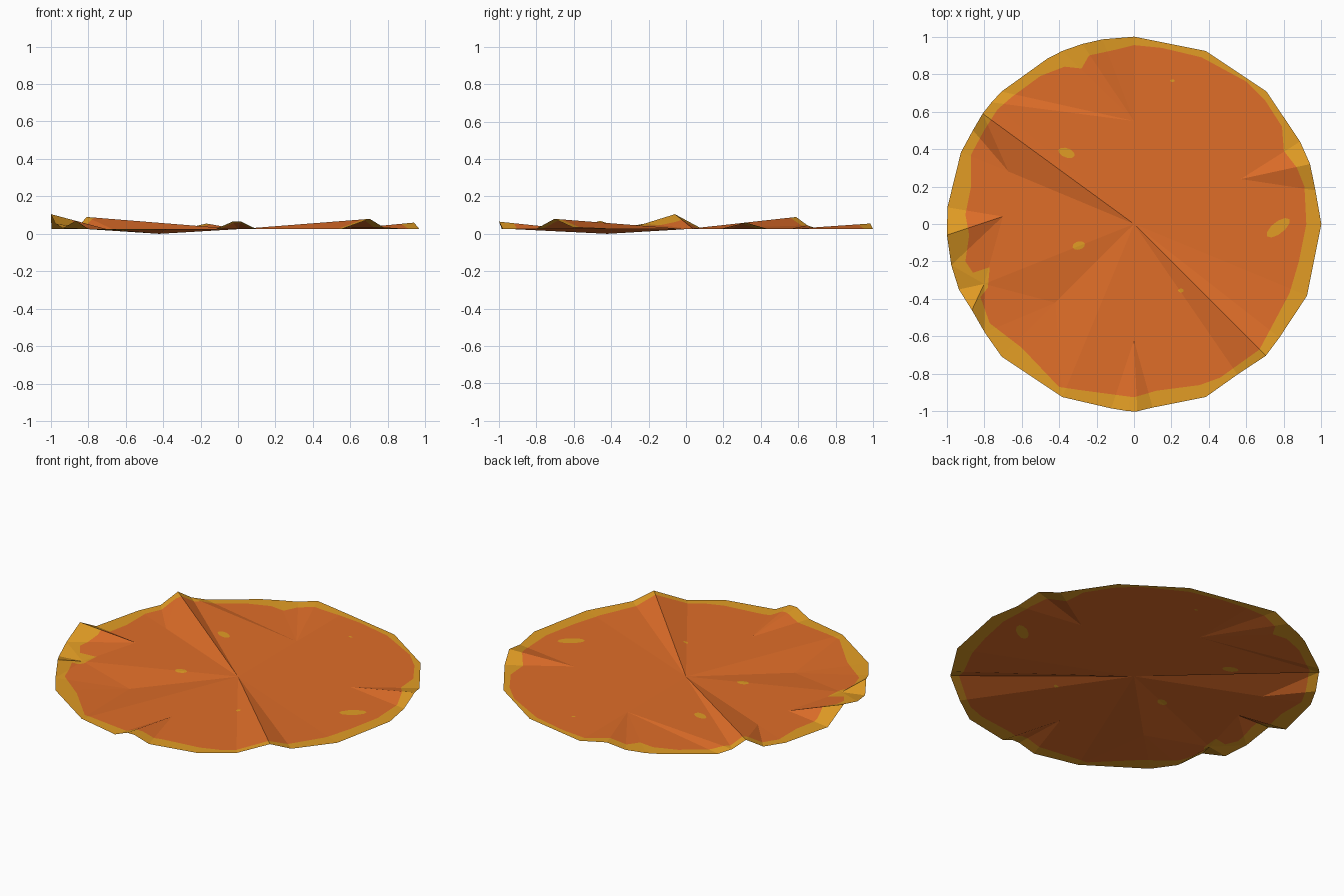
import bpy, math
from mathutils import Vector
from mathutils.geometry import delaunay_2d_cdt, barycentric_transform

if "Cube" in bpy.data.objects:
    bpy.data.objects.remove(bpy.data.objects["Cube"])

BASE = 0.025  # general level of the sheet


def material(name, rgb):
    m = bpy.data.materials.new(name)
    m.diffuse_color = (*rgb, 1)
    m.use_nodes = True
    m.node_tree.nodes["Principled BSDF"].inputs["Base Color"].default_value = m.diffuse_color
    return m


orange = material("deep orange", (0.74, 0.155, 0.022))
gold = material("golden crust", (0.76, 0.335, 0.018))


def polar(deg, r, z):
    a = math.radians(deg)
    return Vector((r * math.cos(a), r * math.sin(a), z))


# Rim: sixteen-sided outline plus curled-up bumps (angle, radius, height)
bumps = [(10.5, .985, BASE), (18.8, .993, .06), (26.4, .99, BASE),
         (99.7, 1.0, .055), (106, 1.0, .03), (117.5, .997, BASE),
         (139.5, 1.0, .045), (143.9, 1.0, .09), (149.8, .995, .03),
         (174.9, 1.0, BASE), (183.4, 1.0, .105), (192.7, 1.0, .055),
         (200.5, .998, .03), (208, .98, .07), (216, .985, BASE),
         (263, .992, BASE), (268.3, 1.0, .065), (271, 1.0, .065),
         (275.8, .985, BASE), (304.5, .975, BASE), (315, .995, .08),
         (322, .985, .035)]
rim = list(bumps)
for i in range(16):
    deg = i * 22.5
    if all(abs(deg - b[0]) > 4 for b in bumps):
        rim.append((deg, 1.0, BASE))
rim.sort()
degs = [r[0] for r in rim]
pts = [polar(*r) for r in rim]
n = len(pts)
edges = [(i, (i + 1) % n) for i in range(n)]


def add(x, y, z=BASE):
    pts.append(Vector((x, y, z)))
    return len(pts) - 1


# Centre, with fold lines running out to the rim
centre = add(0, 0)
for d in (45, 67.5, 139.5, 143.9, 247.5, 304.5, 315, 322, 337.5):
    edges.append((centre, degs.index(d)))

# Inner fold points: position and the rim angles each one joins to
folds = [((.57, .24, BASE), (10.5, 18.8, 26.4)),
         ((0, .55, BASE), (90, 99.7, 106)),
         ((-.67, .28, BASE), (143.9, 149.8)),
         ((-.70, .04, BASE), (174.9, 183.4, 192.7)),
         ((-.80, -.32, BASE), (192.7, 200.5, 208)),
         ((-.42, -.42, 0), (216, 225, 247.5)),
         ((0, -.62, BASE), (263, 268.3, 271, 275.8))]
for co, joins in folds:
    k = add(*co)
    edges += [(k, degs.index(d)) for d in joins]
    edges.append((k, centre))

flat = [p.to_2d() for p in pts]
cv, ce, cf, ov, _, _ = delaunay_2d_cdt(flat, edges, [], 0, 1e-5)
coarse = [Vector((v.x, v.y, pts[ov[i][0]].z if ov[i] else BASE)) for i, v in enumerate(cv)]


def height(p):
    """Height of the folded sheet at a plan position."""
    best, score = BASE, -9
    for f in cf:
        a, b, c = (coarse[i] for i in f)
        fa, fb, fc = (Vector((v.x, v.y, 0)) for v in (a, b, c))
        if abs((fb - fa).cross(fc - fa).z) < 1e-7:
            continue
        w = barycentric_transform(Vector((p.x, p.y, 0)), fa, fb, fc,
                                  Vector((1, 0, 0)), Vector((0, 1, 0)), Vector((0, 0, 1)))
        if min(w) > score:
            score = min(w)
            best = w.x * a.z + w.y * b.z + w.z * c.z
    return best


# Colour borders: wavy edge of the topping and small golden spots
topping = [(.92, 0), (.91, .2), (.87, .3), (.80, .39), (.79, .52), (.70, .66), (.60, .76),
           (.36, .89), (.15, .94), (0, .955), (-.10, .93), (-.24, .90), (-.28, .83),
           (-.37, .84), (-.50, .79), (-.65, .68), (-.73, .61), (-.80, .50), (-.87, .37),
           (-.87, .20), (-.90, .05), (-.88, -.06), (-.90, -.20), (-.86, -.26),
           (-.77, -.23), (-.78, -.34), (-.82, -.39), (-.77, -.53), (-.60, -.66),
           (-.40, -.87), (-.30, -.885), (0, -.925), (.12, -.89), (.35, -.86),
           (.46, -.82), (.67, -.67), (.83, -.37), (.88, -.20)]


def spot(x, y, a, b, tilt):
    t = math.radians(tilt)
    ring = [(a * math.cos(k * math.pi / 5), b * math.sin(k * math.pi / 5)) for k in range(10)]
    return [(x + u * math.cos(t) - v * math.sin(t), y + u * math.sin(t) + v * math.cos(t))
            for u, v in ring]


spots = [spot(.77, -.02, .075, .032, 38), spot(-.36, .38, .046, .025, -20),
         spot(-.295, -.115, .034, .022, 15), spot(.25, -.355, .015, .01, 0),
         spot(.205, .765, .012, .007, 0)]


def inside(p, loop):
    hit = False
    for (x1, y1), (x2, y2) in zip(loop, loop[1:] + loop[:1]):
        if (y1 > p.y) != (y2 > p.y) and p.x < (x2 - x1) * (p.y - y1) / (y2 - y1) + x1:
            hit = not hit
    return hit


# Final sheet: folds and colour borders cut together
verts2 = [v.copy() for v in cv]
cuts = [tuple(e) for e in ce]
for loop in [topping] + spots:
    s, m = len(verts2), len(loop)
    verts2 += [Vector(p) for p in loop]
    cuts += [(s + i, s + (i + 1) % m) for i in range(m)]
fv, _, ff, _, _, _ = delaunay_2d_cdt(verts2, cuts, [], 0, 1e-5)

outline = [(p.x, p.y) for p in pts[:n]]
faces, mats = [], []
for f in ff:
    c = sum((fv[i] for i in f), Vector((0, 0))) / len(f)
    if not inside(c, outline):
        continue
    a, b, d = (fv[i] for i in f)
    ccw = (b - a).cross(d - a) > 0
    faces.append(list(f) if ccw else list(f)[::-1])
    top = inside(c, topping) and not any(inside(c, s) for s in spots)
    mats.append(0 if top else 1)

mesh = bpy.data.meshes.new("round_sheet")
mesh.from_pydata([(v.x, v.y, height(v)) for v in fv], [], faces)
mesh.materials.append(orange)
mesh.materials.append(gold)
for poly, mi in zip(mesh.polygons, mats):
    poly.material_index = mi
    poly.use_smooth = False
mesh.update()
bpy.context.collection.objects.link(bpy.data.objects.new("round_sheet", mesh))
